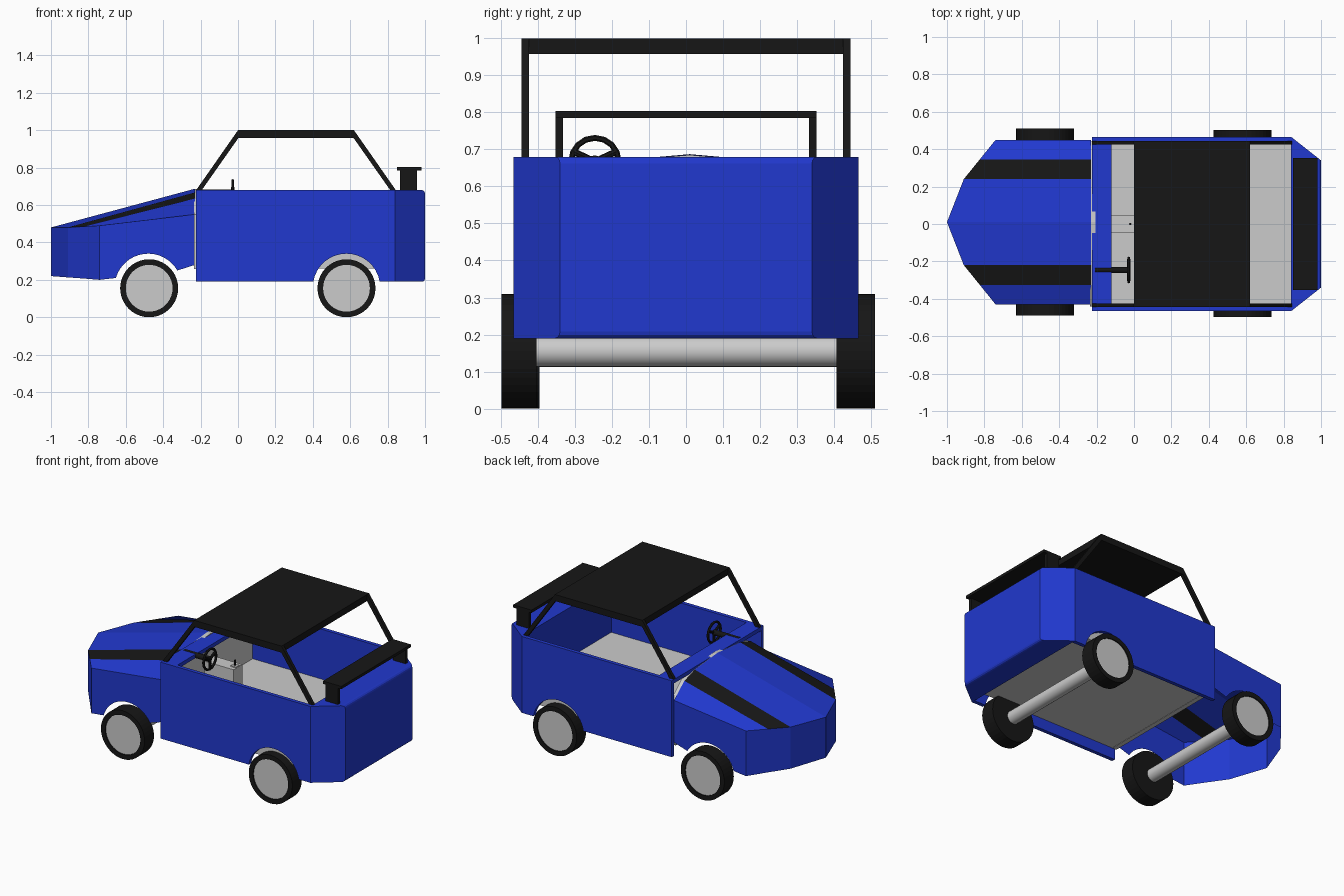
import bpy, bmesh, math
from mathutils import Vector, Matrix

if "Cube" in bpy.data.objects:
    bpy.data.objects.remove(bpy.data.objects["Cube"])


def mat(name, rgb):
    m = bpy.data.materials.new(name)
    m.diffuse_color = (*rgb, 1)
    m.use_nodes = True
    m.node_tree.nodes["Principled BSDF"].inputs["Base Color"].default_value = m.diffuse_color
    return m


BLUE = mat("blue_paint", (0.015, 0.04, 0.62))
BLACK = mat("black_trim", (0.008, 0.008, 0.008))


def finish(name, bm, mats=()):
    bmesh.ops.recalc_face_normals(bm, faces=bm.faces)
    me = bpy.data.meshes.new(name)
    bm.to_mesh(me)
    bm.free()
    ob = bpy.data.objects.new(name, me)
    bpy.context.collection.objects.link(ob)
    for m in mats:
        if m:
            me.materials.append(m)
    return ob


def prism(name, pts, vec, m=None):
    """Extrude a closed 3D outline along vec."""
    bm = bmesh.new()
    f = bm.faces.new([bm.verts.new(p) for p in pts])
    r = bmesh.ops.extrude_face_region(bm, geom=[f], use_keep_orig=True)
    vs = [v for v in r["geom"] if isinstance(v, bmesh.types.BMVert)]
    bmesh.ops.translate(bm, verts=vs, vec=vec)
    return finish(name, bm, [m])


def box(name, lo, hi, m=None):
    pts = [(lo[0], lo[1], lo[2]), (hi[0], lo[1], lo[2]),
           (hi[0], hi[1], lo[2]), (lo[0], hi[1], lo[2])]
    return prism(name, pts, (0, 0, hi[2] - lo[2]), m)


def rod(name, a, b, r, m=None, n=32):
    a, b = Vector(a), Vector(b)
    d = b - a
    bm = bmesh.new()
    bmesh.ops.create_cone(bm, cap_ends=True, segments=n, radius1=r, radius2=r, depth=d.length)
    rot = d.to_track_quat('Z', 'Y').to_matrix().to_4x4()
    bm.transform(Matrix.Translation((a + b) / 2) @ rot)
    for f in bm.faces:
        f.smooth = len(f.verts) == 4 and n > 12
    return finish(name, bm, [m])


def arch(cx, z_left, z_right, r=0.18, cz=0.16, n=16):
    """Wheel arch points (x, z) from left to right."""
    a0 = math.pi - math.asin((z_left - cz) / r)
    a1 = math.asin((z_right - cz) / r)
    return [(cx + r * math.cos(a0 + (a1 - a0) * i / n),
             cz + r * math.sin(a0 + (a1 - a0) * i / n)) for i in range(n + 1)]


# hood: open shell with two black stripes, mirrored about its own centre line
SHIFT = 0.01
front = [(-1, 0, 0.48), (-0.91, 0.23, 0.48), (-0.825, 0.335, 0.485), (-0.74, 0.44, 0.49)]
rear = [(-0.23, 0, 0.687), (-0.23, 0.23, 0.667), (-0.23, 0.335, 0.635), (-0.23, 0.44, 0.55)]
low_z = [0.22, 0.213, 0.207, 0.2]
bm = bmesh.new()
for s in (1, -1):
    V = lambda p: bm.verts.new((p[0], p[1] * s + SHIFT, p[2]))
    top_f = [V(p) for p in front]
    top_r = [V(p) for p in rear]
    low = [V((p[0], p[1], z)) for p, z in zip(front, low_z)]
    for i in range(3):
        f = bm.faces.new((top_f[i], top_f[i + 1], top_r[i + 1], top_r[i]))
        f.material_index = 1 if i == 1 else 0
        bm.faces.new((top_f[i], low[i], low[i + 1], top_f[i + 1]))
    side = [V((x, 0.44, z)) for x, z in arch(-0.48, 0.21, 0.25) + [(-0.23, 0.28)]]
    bm.faces.new([top_f[3], low[3]] + side + [top_r[3]])
bmesh.ops.remove_doubles(bm, verts=bm.verts, dist=1e-4)
finish("hood", bm, [BLUE, BLACK])

# grey firewall closing the hood
half = [(y, z) for _, y, z in rear]
sec = half + [(0.44, 0.26), (-0.44, 0.26)] + [(-y, z) for y, z in half[:0:-1]]
prism("firewall", [(-0.235, y + SHIFT if abs(y) < 0.4 else y, z - 0.002) for y, z in sec], (0.03, 0, 0))

# cabin sides with rear wheel arches
outline = [(-0.225, 0.19)] + arch(0.58, 0.19, 0.19) + [(0.84, 0.19), (0.84, 0.68), (-0.225, 0.68)]
for s, side in ((1, "left"), (-1, "right")):
    prism("cabin_side_" + side, [(x, 0.442 * s, z) for x, z in outline], (0, 0.024 * s, 0), BLUE)

# tail block with softened rear top and bottom edges
tail = prism("tail", [(0.84, -0.466, 0.19), (1, -0.34, 0.19), (1, 0.34, 0.19), (0.84, 0.466, 0.19)],
             (0, 0, 0.49), BLUE)
bm = bmesh.new()
bm.from_mesh(tail.data)
edges = [e for e in bm.edges if all(v.co.x > 0.99 for v in e.verts)
         and abs(e.verts[0].co.z - e.verts[1].co.z) < 0.01]
bmesh.ops.bevel(bm, geom=edges, offset=0.018, segments=3, profile=0.5, affect='EDGES')
bm.to_mesh(tail.data)
bm.free()

# cowl, floor and centre console
box("cowl", (-0.225, -0.445, 0.655), (-0.12, 0.445, 0.68), BLUE)
box("floor", (-0.225, -0.442, 0.26), (0.84, 0.442, 0.36))
box("console", (-0.205, -0.045, 0.36), (0, 0.045, 0.53))
box("gear_base", (-0.04, -0.018, 0.53), (-0.002, 0.018, 0.537))
rod("gear_stick", (-0.02, 0, 0.53), (-0.02, 0, 0.57), 0.006, BLACK, 8)

# roof and slanted pillars
box("roof", (0, -0.444, 0.958), (0.62, 0.444, 1.0), BLACK)
for s, side in ((1, "left"), (-1, "right")):
    for x0, x1, d, pos in ((0, -0.225, 0.03, "front"), (0.62, 0.845, -0.03, "rear")):
        prism(f"{pos}_pillar_{side}",
              [(x0, 0.424 * s, 1.0), (x0 + d, 0.424 * s, 0.998), (x1 + d, 0.424 * s, 0.678),
               (x1, 0.424 * s, 0.678)], (0, 0.02 * s, 0), BLACK)

# rear spoiler
box("spoiler_wing", (0.85, -0.353, 0.785), (0.98, 0.353, 0.803), BLACK)
for s in (1, -1):
    y0, y1 = sorted((0.332 * s, 0.353 * s))
    box("spoiler_post", (0.867, y0, 0.675), (0.957, y1, 0.787), BLACK)

# steering wheel
C = Vector((-0.028, -0.246, 0.667))
bm = bmesh.new()
N, M, R, r = 16, 6, 0.064, 0.008
rings = []
for i in range(N):
    a = 2 * math.pi * i / N
    ring = []
    for j in range(M):
        b = 2 * math.pi * j / M
        q = R + r * math.cos(b)
        ring.append(bm.verts.new(C + Vector((r * math.sin(b), q * math.cos(a), q * math.sin(a)))))
    rings.append(ring)
for i in range(N):
    for j in range(M):
        p, q = rings[i], rings[(i + 1) % N]
        bm.faces.new((p[j], q[j], q[(j + 1) % M], p[(j + 1) % M]))
finish("steering_wheel", bm, [BLACK])
for deg in (25, 155, 270):
    a = math.radians(deg)
    rod("steering_spoke", C, C + Vector((0, math.cos(a), math.sin(a))) * R, 0.009, BLACK, 8)
rod("steering_column", C + Vector((-0.18, 0, 0)), C + Vector((0.004, 0, 0)), 0.017, BLACK, 12)

# axles and wheels
for x, dy, pos in ((-0.475, SHIFT, "front"), (0.58, 0.002, "rear")):
    rod(pos + "_axle", (x, -0.42 + dy, 0.155), (x, 0.42 + dy, 0.155), 0.042)
    for s, side in ((1, "left"), (-1, "right")):
        bm = bmesh.new()
        prof = [(0.0, 0.405), (0.155, 0.405), (0.155, 0.5), (0.125, 0.5), (0.125, 0.485)]
        vs = [bm.verts.new((x, y * s + dy, 0.155 + q)) for q, y in prof]
        es = [bm.edges.new(p) for p in zip(vs, vs[1:])]
        bmesh.ops.spin(bm, geom=vs + es, cent=(x, 0, 0.155), axis=(0, 1, 0),
                       angle=2 * math.pi, steps=40)
        bmesh.ops.remove_doubles(bm, verts=bm.verts, dist=1e-4)
        finish(f"{pos}_tyre_{side}", bm, [BLACK])
        rod(f"{pos}_hub_{side}", (x, 0.46 * s + dy, 0.155), (x, 0.493 * s + dy, 0.155), 0.125, None, 40)
